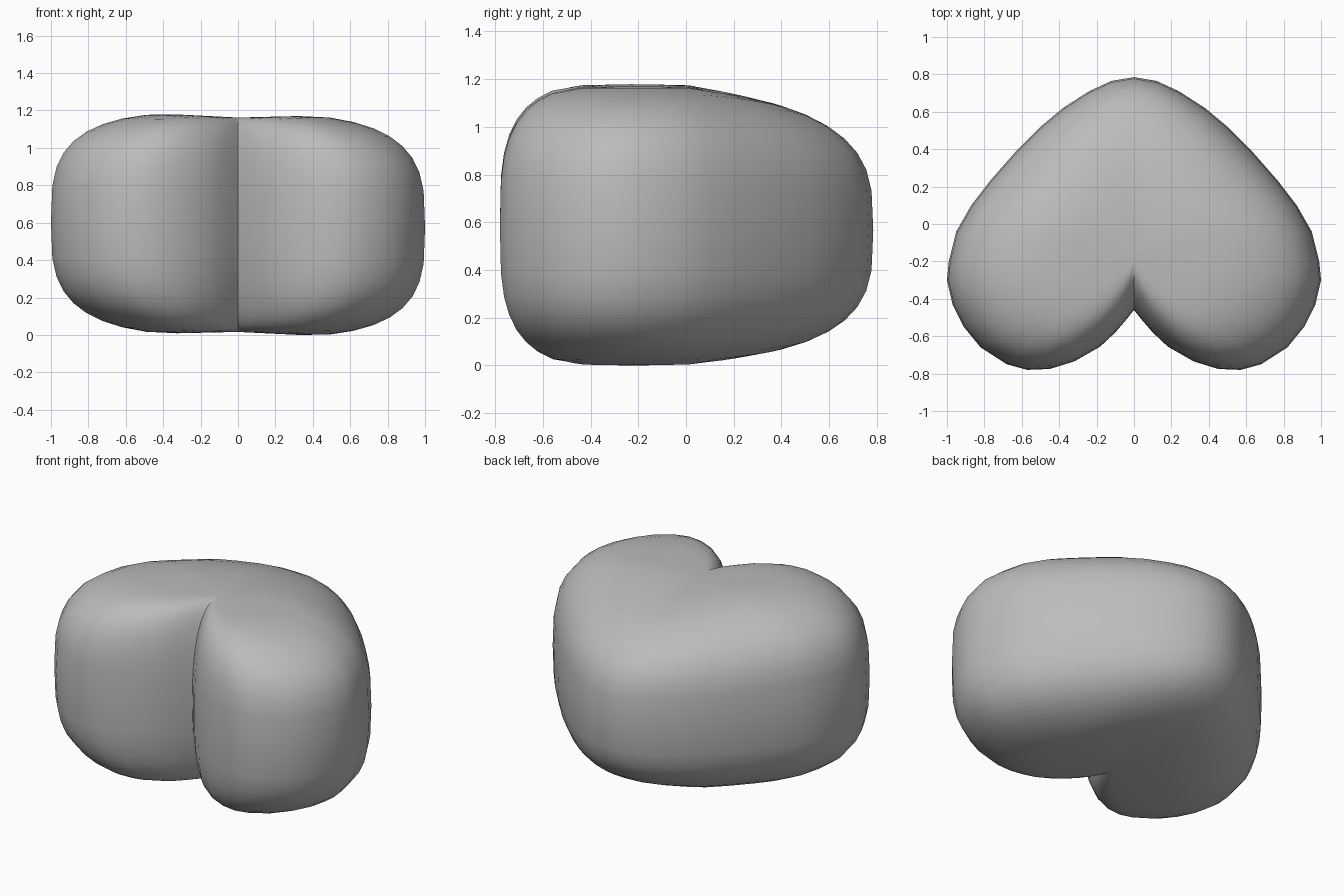
import bpy, bmesh, math

cube = bpy.data.objects.get("Cube")
if cube:
    bpy.data.objects.remove(cube, do_unlink=True)

mat = bpy.data.materials.new("plain grey")
mat.use_nodes = True
grey = (0.5, 0.5, 0.5, 1)
mat.diffuse_color = grey
mat.node_tree.nodes["Principled BSDF"].inputs["Base Color"].default_value = grey

# Half of the plan outline, from the front cleft round one lobe to the back tip
HALF = [(0, -.46), (.04, -.51), (.1, -.58), (.18, -.655), (.32, -.735), (.45, -.775),
        (.57, -.78), (.68, -.75), (.82, -.66), (.91, -.55), (.97, -.43), (1, -.3),
        (.99, -.2), (.95, -.04), (.87, .1), (.77, .23), (.63, .39), (.5, .52),
        (.38, .62), (.24, .71), (.12, .765), (0, .785)]
OUTLINE = HALF + [(-x, y) for x, y in HALF[-2:0:-1]]
CENTRE_Y = -.2
MID_Z = .59
HALF_HEIGHT = .598
STEPS = 20


def puff(x, y, tilt):
    """Point on the cushion above or below an outline point."""
    n = 3.3
    if y < 0:                             # rounder walls beside the cleft
        n -= .9 * max(0, 1 - abs(x) / .35)
    s = max(0, math.cos(tilt)) ** (2 / n)
    h = math.copysign(abs(math.sin(tilt)) ** (2 / n), tilt)
    px, py = x * s, CENTRE_Y + (y - CENTRE_Y) * s
    back = max(0, py)
    lift = 1 - .11 * back - .05 * max(0, 1 - abs(px) / .35)
    return px, py, MID_Z - .03 * back + HALF_HEIGHT * h * lift - .015 * px


# Puffed heart-shaped cushion
bm = bmesh.new()
rings = []
for i in range(1, STEPS):
    tilt = math.pi * (i / STEPS - .5)
    rings.append([bm.verts.new(puff(x, y, tilt)) for x, y in OUTLINE])
count = len(OUTLINE)
for low, high in zip(rings, rings[1:]):
    for j in range(count):
        k = (j + 1) % count
        bm.faces.new((low[j], low[k], high[k], high[j]))

# Close the underside and the top
for ring, tilt in ((rings[0], -math.pi / 2), (rings[-1], math.pi / 2)):
    pole = bm.verts.new(puff(0, 0, tilt))
    for j in range(count):
        bm.faces.new((ring[j], ring[(j + 1) % count], pole))
bmesh.ops.recalc_face_normals(bm, faces=bm.faces)

# Soften the groove where the lobes meet on top and underneath
soft = [v for v in bm.verts if abs(v.co.z - MID_Z) > .45 and abs(v.co.x) < .35]
for _ in range(3):
    bmesh.ops.smooth_vert(bm, verts=soft, factor=.3, use_axis_z=True)

floor = min(v.co.z for v in bm.verts)
for v in bm.verts:
    v.co.z -= floor
mesh = bpy.data.meshes.new("heart_cushion")
bm.to_mesh(mesh)
bm.free()
mesh.materials.append(mat)
body = bpy.data.objects.new("heart_cushion", mesh)
bpy.context.collection.objects.link(body)
bpy.context.view_layer.objects.active = body
body.select_set(True)
bpy.ops.object.shade_smooth_by_angle(angle=math.radians(60))
